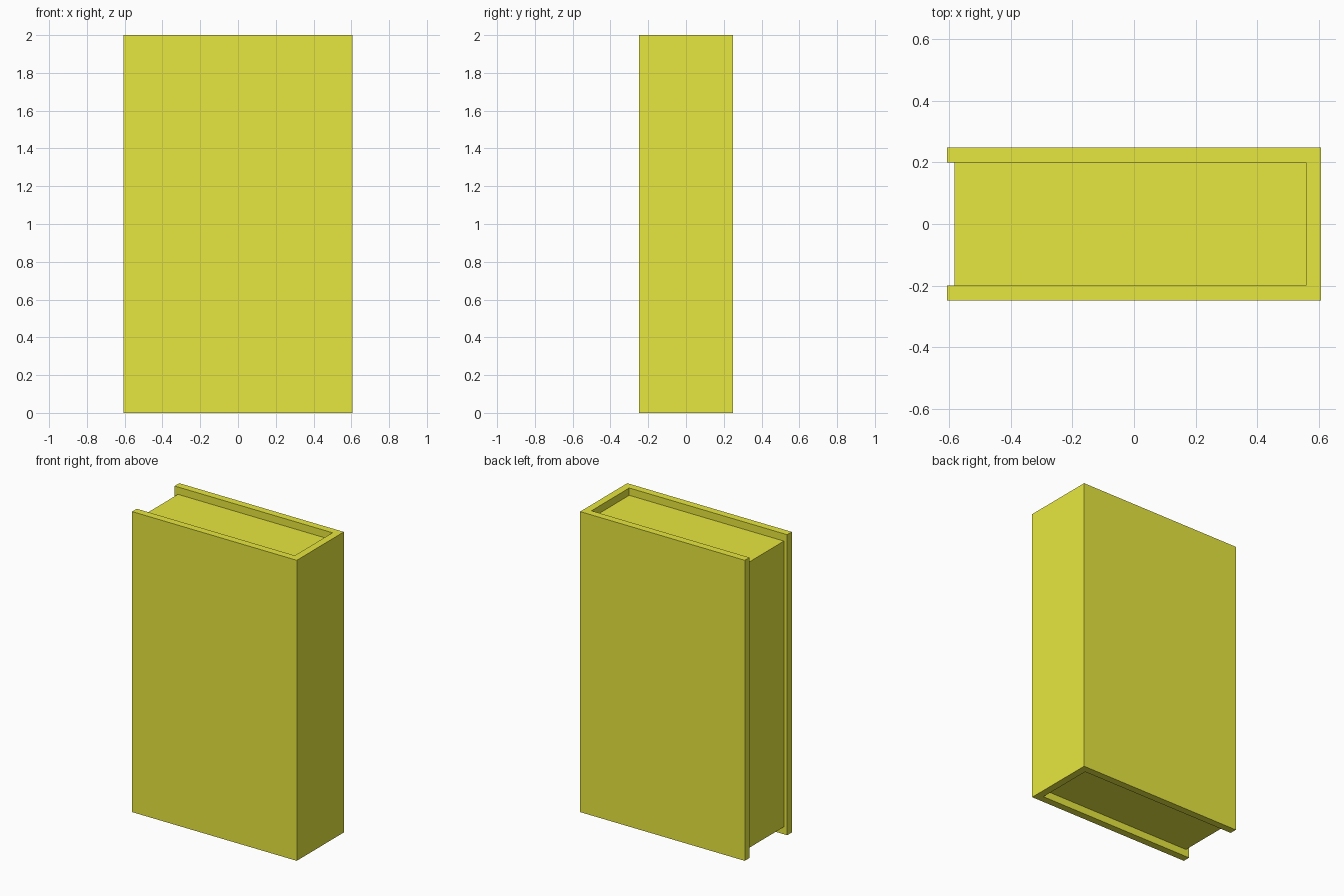
import bpy, bmesh

if "Cube" in bpy.data.objects:
    bpy.data.objects.remove(bpy.data.objects["Cube"])

HEIGHT = 2.0
HALF_LEN, HALF_WIDTH = 0.606, 0.2475   # outer size of the cover
BOARD = 0.049                          # board thickness
INSET = 0.049                          # pages sit below the cover edges

mat = bpy.data.materials.new("yellow")
mat.diffuse_color = (0.8, 0.8, 0.05, 1.0)
mat.use_nodes = True
mat.node_tree.nodes["Principled BSDF"].inputs["Base Color"].default_value = mat.diffuse_color


def extruded_profile(name, points, z0, z1):
    """Extrude a counter-clockwise XY outline from z0 up to z1."""
    bm = bmesh.new()
    face = bm.faces.new([bm.verts.new((x, y, z0)) for x, y in points])
    result = bmesh.ops.extrude_face_region(bm, geom=[face], use_keep_orig=True)
    top = [g for g in result["geom"] if isinstance(g, bmesh.types.BMVert)]
    bmesh.ops.translate(bm, verts=top, vec=(0, 0, z1 - z0))
    bmesh.ops.recalc_face_normals(bm, faces=bm.faces)
    mesh = bpy.data.meshes.new(name)
    bm.to_mesh(mesh)
    bm.free()
    mesh.materials.append(mat)
    obj = bpy.data.objects.new(name, mesh)
    bpy.context.collection.objects.link(obj)
    return obj


inner_x, inner_y = HALF_LEN - BOARD, HALF_WIDTH - BOARD

# Cover: U-shaped outline with the spine at +x
extruded_profile("cover", [
    (-HALF_LEN, -HALF_WIDTH), (HALF_LEN, -HALF_WIDTH),
    (HALF_LEN, HALF_WIDTH), (-HALF_LEN, HALF_WIDTH),
    (-HALF_LEN, inner_y), (inner_x, inner_y),
    (inner_x, -inner_y), (-HALF_LEN, -inner_y),
], 0, HEIGHT)

# Page block: set back from the open edge, top and bottom
page_x = -HALF_LEN + BOARD / 2
extruded_profile("pages", [
    (page_x, -inner_y), (inner_x, -inner_y),
    (inner_x, inner_y), (page_x, inner_y),
], INSET, HEIGHT - INSET)
